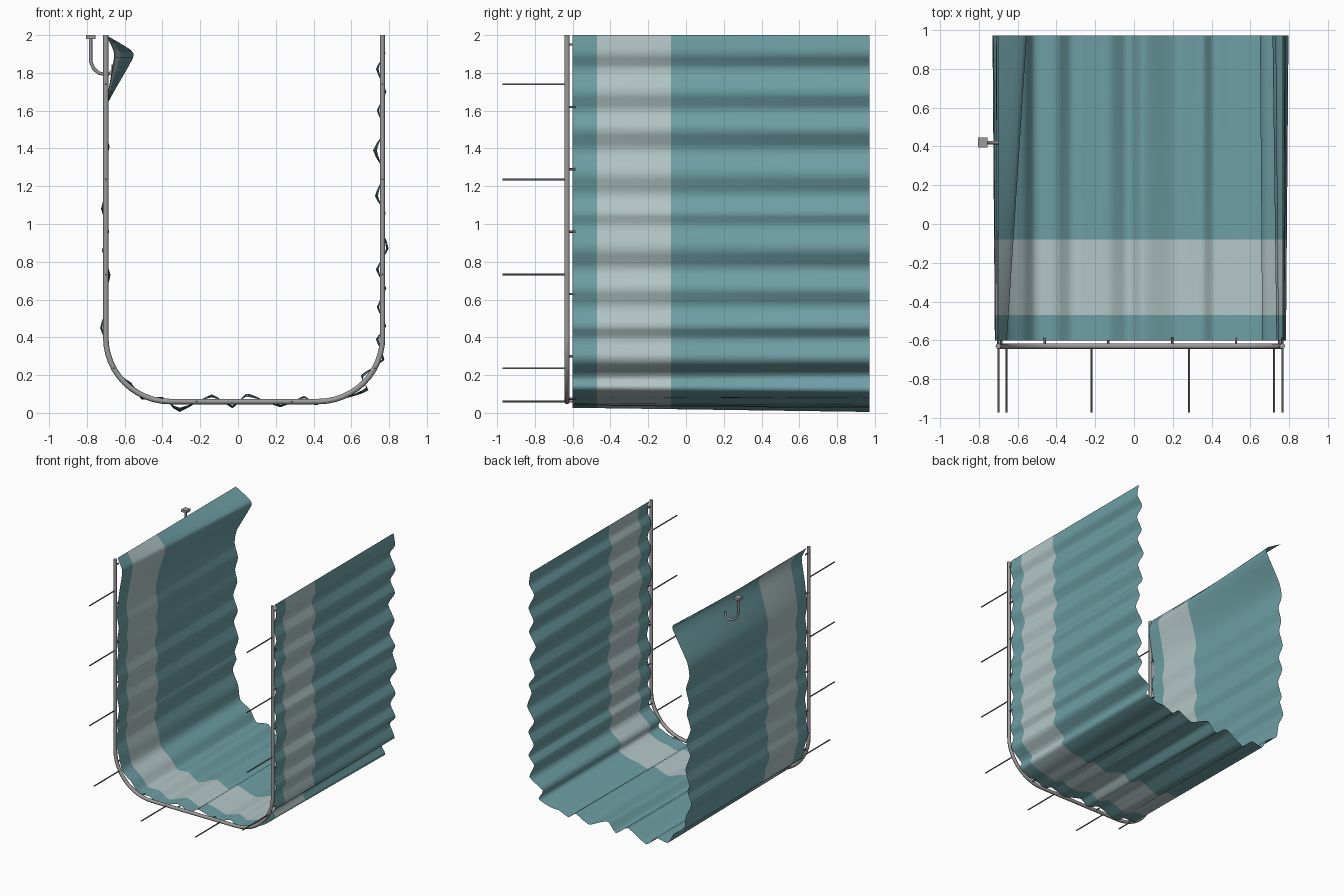
import bpy, bmesh, math
from mathutils import Vector

if "Cube" in bpy.data.objects:
    bpy.data.objects.remove(bpy.data.objects["Cube"])

def material(name, rgb):
    m = bpy.data.materials.new(name)
    m.diffuse_color = (*rgb, 1)
    m.use_nodes = True
    m.node_tree.nodes["Principled BSDF"].inputs["Base Color"].default_value = m.diffuse_color
    return m

TEAL = material("teal cloth", (0.155, 0.345, 0.37))
PALE = material("pale band", (0.45, 0.56, 0.57))
STEEL = material("grey steel", (0.33, 0.33, 0.33))
DARK = material("dark steel", (0.17, 0.17, 0.17))

# U-shaped rail path in the xz plane
CX, HW, R, ZB, ZT = 0.0325, 0.7325, 0.34, 0.06, 2.0
ZC, FLAT = ZB + R, HW - R
SIDE, ARC = ZT - ZC, R * math.pi / 2
TOTAL = 2 * SIDE + 2 * ARC + 2 * FLAT

def rail_at(s):
    """Point (x, z) at arc length s from the left end."""
    if s > TOTAL / 2:
        x, z = rail_at(TOTAL - s)
        return 2 * CX - x, z
    if s < SIDE:
        return CX - HW, ZT - s
    if s < SIDE + ARC:
        a = (s - SIDE) / R
        return CX - FLAT - R * math.cos(a), ZC - R * math.sin(a)
    return CX - FLAT + s - SIDE - ARC, ZB

def nearest(x, z):
    """Closest rail point to (x, z)."""
    dx = x - CX
    sg = 1 if dx > 0 else -1
    if z > ZC:
        return CX + sg * HW, z
    if abs(dx) < FLAT:
        return x, ZB
    v = Vector((abs(dx) - FLAT, z - ZC)).normalized() * R
    return CX + sg * (FLAT + v.x), ZC + v.y

def tube(name, pts, radius, mat, sides=8):
    cu = bpy.data.curves.new(name, 'CURVE')
    cu.dimensions = '3D'
    cu.bevel_depth = radius
    cu.bevel_resolution = max(0, sides // 4)
    cu.use_fill_caps = True
    sp = cu.splines.new('POLY')
    sp.points.add(len(pts) - 1)
    for p, co in zip(sp.points, pts):
        p.co = (*co, 1)
    ob = bpy.data.objects.new(name, cu)
    bpy.context.collection.objects.link(ob)
    cu.materials.append(mat)
    bpy.ops.object.select_all(action='DESELECT')
    ob.select_set(True)
    bpy.context.view_layer.objects.active = ob
    bpy.ops.object.convert(target='MESH')
    bpy.ops.object.shade_smooth_by_angle(angle=math.radians(50))
    return ob

# Rail
arc_s = [SIDE + ARC * i / 12 for i in range(13)]
stops = [0] + arc_s + [TOTAL - s for s in reversed(arc_s)] + [TOTAL]
tube("rail", [(x, -0.63, z) for x, z in map(rail_at, stops)], 0.0145, STEEL)

# Support rods
for i in range(10):
    x, z = rail_at(0.26 + i * (TOTAL - 0.52) / 9)
    tube("support_rod", [(x, -0.972, z), (x, -0.64, z)], 0.005, DARK)

# Curtain hooks
for i in range(16):
    x, z = rail_at(0.05 + i * (TOTAL - 0.1) / 15)
    tube("curtain_hook", [(x, -0.62, z), (x, -0.585, z)], 0.006, DARK)

# Curtain: folded far-edge profile (x, z), easing toward the rail at the near edge
FOLDS = [(-.70, 2.0), (-.58, 1.93), (-.555, 1.88), (-.69, 1.64), (-.712, 1.52),
         (-.68, 1.41), (-.708, 1.30), (-.687, 1.20), (-.725, 1.08), (-.682, .96),
         (-.72, .86), (-.675, .73), (-.712, .61), (-.695, .55), (-.73, .45),
         (-.68, .34), (-.66, .22), (-.565, .16), (-.51, .07), (-.40, .085),
         (-.31, .005), (-.14, .098), (-.03, .025), (.04, .10), (.10, .085),
         (.225, .03), (.35, .09), (.41, .04), (.50, .075), (.58, .08),
         (.69, .12), (.65, .20), (.775, .28), (.73, .39), (.785, .46), (.735, .56),
         (.785, .66), (.73, .76), (.797, .87), (.755, .99), (.782, 1.06),
         (.725, 1.15), (.775, 1.27), (.715, 1.39), (.78, 1.50), (.735, 1.60),
         (.785, 1.70), (.73, 1.82), (.78, 1.90), (.765, 2.0)]
P = [Vector(p) for p in FOLDS]
profile = []
for i in range(len(P) - 1):
    a, b, c, d = P[max(i - 1, 0)], P[i], P[i + 1], P[min(i + 2, len(P) - 1)]
    for k in range(3):     # gently rounded folds
        t = k / 3
        m0, m1 = (c - a) * 0.3, (d - b) * 0.3
        profile.append(b * (2*t**3 - 3*t*t + 1) + m0 * (t**3 - 2*t*t + t)
                       + c * (3*t*t - 2*t**3) + m1 * (t**3 - t*t))
profile.append(P[-1])
Y0, Y1 = -0.60, 0.972
rows = [Y0, -0.47, -0.08, 0.27, 0.62, Y1]
bm = bmesh.new()
grid = []
for y in rows:
    t = (y - Y0) / (Y1 - Y0)
    row = []
    for p in profile:
        q = Vector(nearest(p.x, p.y))
        near = 0.3 if (p.y > 1.64 and p.x < 0) else 0.6
        w = q + (p - q) * (near + (1 - near) * t)
        row.append(bm.verts.new((w.x, y, min(2, max(w.y, 0)))))
    grid.append(row)
for j in range(len(rows) - 1):
    for i in range(len(profile) - 1):
        f = bm.faces.new((grid[j][i], grid[j][i+1], grid[j+1][i+1], grid[j+1][i]))
        f.material_index = 1 if j == 1 else 0
        f.smooth = True
bmesh.ops.recalc_face_normals(bm, faces=bm.faces)
me = bpy.data.meshes.new("curtain")
bm.to_mesh(me)
bm.free()
me.materials.append(TEAL)
me.materials.append(PALE)
curtain = bpy.data.objects.new("curtain", me)
bpy.context.collection.objects.link(curtain)

# Tie-back hook with wall plate
TY = 0.42
tube("tieback_hook", [(-.78, TY, 1.985), (-.78, TY, 1.86), (-.765, TY, 1.825),
     (-.74, TY, 1.80), (-.70, TY, 1.79), (-.672, TY, 1.80), (-.66, TY, 1.82),
     (-.66, TY, 1.845)], 0.009, STEEL)
bpy.ops.mesh.primitive_cube_add(size=1, location=(-.78, TY, 1.99))
plate = bpy.context.object
plate.name = "tieback_plate"
plate.scale = (0.05, 0.05, 0.02)
plate.data.materials.append(STEEL)
